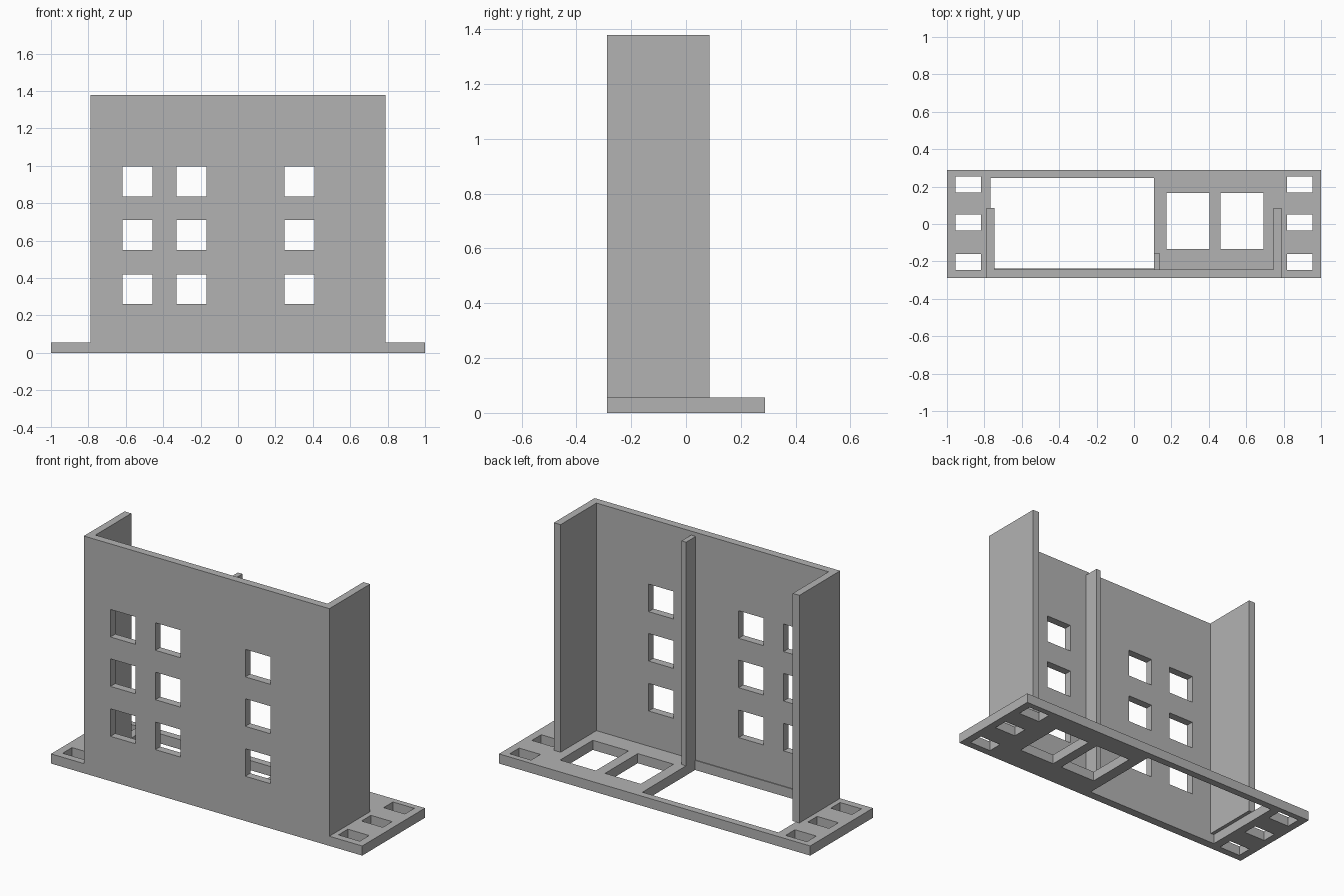
import bpy
import bmesh
from mathutils import Vector

if "Cube" in bpy.data.objects:
    bpy.data.objects.remove(bpy.data.objects["Cube"], do_unlink=True)

grey = bpy.data.materials.new("plain grey")
grey.use_nodes = True
colour = (0.45, 0.45, 0.45, 1)
grey.diffuse_color = colour
grey.node_tree.nodes["Principled BSDF"].inputs["Base Color"].default_value = colour

HALF_W, HALF_D, BASE_TOP, TOP = 1.0, 0.288, 0.056, 1.378
WALL_X, WALL_IN_X, WALL_IN_Y, WING_BACK = 0.789, 0.746, -0.243, 0.086


def make_object(name, bm):
    bmesh.ops.recalc_face_normals(bm, faces=bm.faces)
    mesh = bpy.data.meshes.new(name)
    bm.to_mesh(mesh)
    bm.free()
    mesh.materials.append(grey)
    obj = bpy.data.objects.new(name, mesh)
    bpy.context.collection.objects.link(obj)
    return obj


def boxes(name, extents):
    """One object made of boxes, each given as (x0, x1), (y0, y1), (z0, z1)."""
    bm = bmesh.new()
    for ext in extents:
        lo, hi = Vector(e[0] for e in ext), Vector(e[1] for e in ext)
        verts = bmesh.ops.create_cube(bm, size=1)["verts"]
        bmesh.ops.scale(bm, vec=hi - lo, verts=verts)
        bmesh.ops.translate(bm, vec=(lo + hi) / 2, verts=verts)
    return make_object(name, bm)


def cut(obj, extents):
    """Cut box-shaped openings through an object."""
    cutter = boxes("cutter", extents)
    cutter.hide_render = True
    mod = obj.modifiers.new("openings", 'BOOLEAN')
    mod.operation = 'DIFFERENCE'
    mod.solver = 'EXACT'
    mod.object = cutter
    bpy.context.view_layer.objects.active = obj
    bpy.ops.object.modifier_apply(modifier=mod.name)
    bpy.data.objects.remove(cutter, do_unlink=True)


# Base plate with large floor opening, two square holes and end slots
base = boxes("base_plate", [((-HALF_W, HALF_W), (-HALF_D, HALF_D), (0, BASE_TOP))])
through = (-0.1, 0.2)
holes = [((-0.767, 0.108), (-0.238, 0.246), through)]
holes += [((x, x + 0.23), (-0.134, 0.166), through) for x in (0.174, 0.463)]
for y in (-0.246, -0.035, 0.168):
    for xs in ((-0.955, -0.818), (0.818, 0.955)):
        holes.append((xs, (y, y + 0.086), through))
cut(base, holes)

# Front wall and two side wings as one U-shaped extrusion
half = [(WALL_X, -HALF_D), (WALL_X, WING_BACK), (WALL_IN_X, WING_BACK), (WALL_IN_X, WALL_IN_Y)]
profile = half + [(-x, y) for x, y in reversed(half)]
bm = bmesh.new()
face = bm.faces.new([bm.verts.new((x, y, BASE_TOP)) for x, y in profile])
up = bmesh.ops.extrude_face_region(bm, geom=[face], use_keep_orig=True)["geom"]
bmesh.ops.translate(bm, vec=(0, 0, TOP - BASE_TOP),
                    verts=[g for g in up if isinstance(g, bmesh.types.BMVert)])
walls = make_object("front_and_side_walls", bm)

# Window openings in three columns and three rows
cut(walls, [((x, x + 0.161), (-0.4, -0.2), (z, z + 0.16))
            for x in (-0.618, -0.329, 0.249) for z in (0.26, 0.55, 0.837)])

# Narrow upright rib behind the front wall
boxes("inner_rib", [((0.108, 0.137), (WALL_IN_Y, -0.155), (BASE_TOP, 1.355))])
